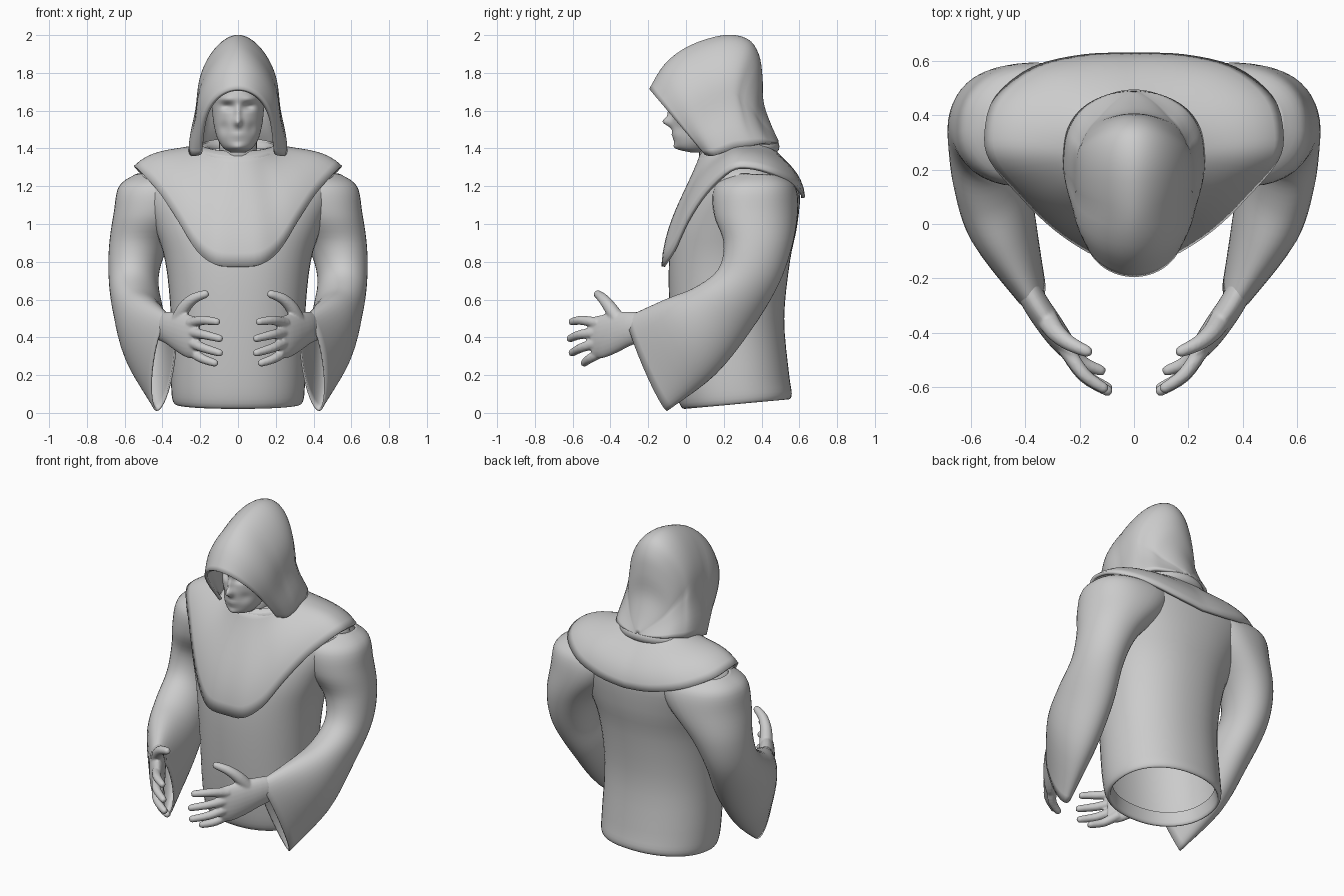
import bpy, bmesh, math
from math import sin, cos, pi, exp
from mathutils import Vector

if "Cube" in bpy.data.objects:
    bpy.data.objects.remove(bpy.data.objects["Cube"])


def spline(rows, n):
    """Catmull-Rom resampling of a list of equal-length tuples, n steps per span."""
    out = []
    for i in range(len(rows) - 1):
        p1, p2 = rows[i], rows[i + 1]
        p0, p3 = rows[max(i - 1, 0)], rows[min(i + 2, len(rows) - 1)]
        for k in range(n):
            t = k / n
            out.append(tuple(b + .5 * t * (c - a + t * (2*a - 5*b + 4*c - d + t * (3*(b - c) + d - a)))
                             for a, b, c, d in zip(p0, p1, p2, p3)))
    return out + [tuple(rows[-1])]


def grid(verts, faces, rows, closed=True, caps=False):
    """Append a lofted skin through equal-length point rows."""
    base, m = len(verts), len(rows[0])
    for r in rows:
        verts.extend(r)
    for i in range(len(rows) - 1):
        for j in range(m if closed else m - 1):
            a, b = base + i*m + j, base + i*m + (j + 1) % m
            faces.append((a, b, b + m, a + m))
    if caps:
        faces.append([base + j for j in reversed(range(m))])
        faces.append([base + (len(rows) - 1)*m + j for j in range(m)])


def make(name, skins, thick=0, mirror=False):
    verts, faces = [], []
    for rows, closed, caps in skins:
        grid(verts, faces, rows, closed, caps)
    me = bpy.data.meshes.new(name)
    me.from_pydata([tuple(v) for v in verts], [], faces)
    bm = bmesh.new()
    bm.from_mesh(me)
    bmesh.ops.recalc_face_normals(bm, faces=bm.faces)
    for f in bm.faces:
        f.smooth = True
    bm.to_mesh(me)
    bm.free()
    ob = bpy.data.objects.new(name, me)
    bpy.context.collection.objects.link(ob)
    if thick:
        s = ob.modifiers.new("Thickness", 'SOLIDIFY')
        s.thickness, s.offset = thick, -1
    if mirror:
        ob.modifiers.new("Mirror", 'MIRROR').use_mirror_merge = False
    return ob


def power(v, e):
    return math.copysign(abs(v)**e, v)


def oval(z, yf, yb, hw, seg=48, tilt=0, e=.92):
    """Horizontal rounded ring given front y, back y and half width."""
    pts = []
    for j in range(seg):
        c, s = power(cos(2*pi*j/seg), e), power(sin(2*pi*j/seg), e)
        pts.append((hw*s, (yf + yb)/2 - c*(yb - yf)/2, z - tilt*c))
    return pts


# torso of the robe, with hem turned inward at the open bottom
torso = [(.13, .01, .52, .31, .025), (.05, 0, .54, .325, .025), (.075, -.035, .56, .348, .025),
         (.2, -.06, .545, .355, .01), (.5, -.085, .52, .355, 0), (.8, -.09, .55, .385, 0),
         (1.0, -.055, .59, .45, 0), (1.2, .04, .6, .53, 0), (1.3, .1, .52, .46, 0), (1.4, .14, .43, .2, 0)]
make("robe_torso", [([oval(z, f, b, w, tilt=t) for z, f, b, w, t in spline(torso, 4)], True, False)])

# shoulder mantle: neck ring to a shaped hem
hem = [(0, -.13, .775), (.12, -.125, .785), (.22, -.075, .86), (.32, 0, 1.02), (.42, .1, 1.17),
       (.53, .23, 1.29), (.55, .34, 1.305), (.51, .47, 1.27), (.37, .58, 1.21), (.18, .625, 1.16), (0, .63, 1.14)]
half = spline(hem, 4)
N = len(half) - 1
loop = half + [(-x, y, z) for x, y, z in reversed(half[1:-1])]
rows = []
for i in range(11):
    t, row = i/10, []
    for j, h in enumerate(loop):
        a = pi*j/N
        neck = Vector((.19*sin(a), .25 - .17*cos(a), 1.42 - .035*cos(a)))
        out = Vector((.2*sin(a), -.7*cos(a), .5 + .3*abs(sin(a))))
        row.append(neck.lerp(Vector(h), t) + out*.25*t*t*(1 - t))
    rows.append(row)
make("shoulder_mantle", [(rows, True, False)], .02)

# rolled collar round the neck
rows = []
for i in range(48):
    a = 2*pi*i/48
    c = Vector((.185*sin(a), .28 - .165*cos(a), 1.375 - .035*cos(a)))
    rad = Vector((sin(a), -cos(a), 0))
    rows.append([c + rad*.05*cos(2*pi*k/16) + Vector((0, 0, .045*sin(2*pi*k/16))) for k in range(16)])
make("collar", [(rows + rows[:1], True, False)])

# hood: arches fanning from the face opening to the nape, pinched at neck height
hood = [(-.195, 1.715, .2, .1, 1.365), (-.11, 1.85, .245, .14, 1.36), (.02, 1.945, .262, .2, 1.38),
        (.2, 2.0, .262, .26, 1.4), (.325, 1.98, .255, .32, 1.41), (.385, 1.9, .237, .37, 1.42),
        (.405, 1.78, .2, .42, 1.43), (.41, 1.65, .15, .455, 1.43), (.445, 1.54, .085, .48, 1.43),
        (.49, 1.44, .01, .49, 1.43)]
rows = []
for i, (cy, cz, hx, hy, hz) in enumerate(spline(hood, 4)):
    k = min(i/8, 1)
    b = min(max((i - 8)/12, 0), 1)
    p, q = 3 - .8*k, 2 - .25*k + .25*b
    row = []
    for j in range(49):
        a = pi*j/48
        t = min(sin(a), 1)
        x = hx*max(1 - t**p, 0)**(1/q) * (1 if j < 24 else -1)
        x *= 1 - .09*k*exp(-((t - .36)/.22)**2)
        bow = .09*b*(x/.2)**2*min(t*2, 1)
        row.append((x, hy + (cy - hy)*t - bow, hz + (cz - hz)*t))
    rows.append(row)
make("hood", [(rows, False, False)], .02)

# head, with nose, brow, eye sockets, lips pushed into the front
head = [(1.378, .03, .09, .035), (1.4, -.045, .14, .075), (1.45, -.065, .2, .108), (1.52, -.075, .27, .127),
        (1.58, -.075, .3, .135), (1.63, -.075, .31, .138), (1.68, -.085, .32, .14), (1.75, -.06, .32, .13),
        (1.81, .03, .28, .09), (1.83, .1, .2, .03)]
bumps = [(0, 1.54, .02, .024, -.042), (0, 1.59, .014, .045, -.022), (.055, 1.622, .03, .018, .028),
         (-.055, 1.622, .03, .018, .028), (.06, 1.66, .035, .014, -.01), (-.06, 1.66, .035, .014, -.01),
         (0, 1.475, .035, .008, -.008), (0, 1.455, .03, .006, -.007), (0, 1.405, .03, .018, -.012),
         (.075, 1.51, .025, .03, .012), (-.075, 1.51, .025, .03, .012)]
rows = []
for z, f, b, w in spline(head, 6):
    row = []
    for x, y, zz in oval(z, f, b, w, 80, e=1):
        if y < .08:
            y += sum(m*exp(-((x - cx)/sx)**2 - ((z - cz)/sz)**2) for cx, cz, sx, sz, m in bumps)
        row.append((x, y, zz))
    rows.append(row)
neck = [oval(z, .07, .28, .1, 32) for z in (1.28, 1.4, 1.5)]
make("head", [(rows, True, True), (neck, True, True)])

# wide sleeves: front/top y,z, back/bottom y,z, inner x, outer x, skew, lean
sleeve = [(.24, 1.27, .5, 1.26, .12, .54, -.02, 0), (.15, 1.2, .575, 1.2, .12, .63, -.08, 0),
          (.15, 1.05, .59, 1.07, .2, .658, -.13, 0), (.2, .9, .56, .88, .36, .682, -.12, 0),
          (.17, .76, .49, .68, .42, .685, -.12, 0), (.05, .665, .35, .45, .4, .665, -.3, 0),
          (-.1, .605, .15, .2, .37, .61, -.4, -.015), (-.31, .51, -.1, .01, .335, .455, -.5, -.035)]
rows = []
for i, (fy, fz, by, bz, xi, xo, sk, ln) in enumerate(spline(sleeve, 5)):
    row = []
    for j in range(40):
        c, s = cos(2*pi*j/40), sin(2*pi*j/40)
        if c < 0:  # fuller behind the shoulder
            e = min(.75 + .25*i/18, 1)
            c, s = power(c, e), power(s, e)
        hx = (xo - xi)/2
        row.append(((xi + xo)/2 + s*hx + ln*c, (fy + by)/2 + c*(fy - by)/2 + sk*s*hx,
                    (fz + bz)/2 + c*(fz - bz)/2))
    rows.append(row)
make("sleeves", [(rows, True, False)], .01, True)


# hands: palm loft plus tapered fingers fused into one skin
def finger(path, r0, r1):
    pts = [Vector(p) for p in spline(path, 4)]
    n, rows = len(pts) - 1, []
    tip = (pts[-1] - pts[-2]).normalized()
    radii = [r0 + (r1 - r0)*i/n for i in range(n + 1)] + [r1*.6]
    pts.append(pts[-1] + tip*r1*.7)
    for i, p in enumerate(pts):
        d = pts[min(i + 1, n + 1)] - pts[max(i - 1, 0)]
        q = d.to_track_quat('Z', 'Y')
        rows.append([p + q @ Vector((radii[i]*cos(2*pi*k/12), radii[i]*sin(2*pi*k/12), 0)) for k in range(12)])
    return rows, True, True


palm = [(.46, -.1, .46, .055, .045), (.375, -.27, .45, .085, .048), (.31, -.37, .425, .108, .048),
        (.26, -.44, .405, .115, .042), (.22, -.49, .4, .108, .03)]
rows = []
for x, y, z, h, w in spline(palm, 4):
    rows.append([(x + .83*w*cos(2*pi*k/24), y - .55*w*cos(2*pi*k/24), z + h*sin(2*pi*k/24)) for k in range(24)])
skins = [(rows, True, True),
         finger([(.32, -.35, .48), (.285, -.4, .555), (.235, -.44, .605), (.17, -.47, .63)], .042, .021)]
for z0, z1, z2, tx, ty in [(.475, .49, .482, .11, -.605), (.425, .415, .393, .095, -.615),
                           (.375, .345, .317, .095, -.605), (.33, .29, .263, .12, -.54)]:
    ky = -.46 if z0 > .34 else -.43
    skins.append(finger([(.25, ky, z0), (.185 if z0 > .34 else .195, (ky + ty)/2 - .02, z1), (tx, ty, z2)],
                        .03, .02))
hand = make("hands", skins)
rm = hand.modifiers.new("Fuse", 'REMESH')
rm.mode, rm.voxel_size, rm.use_smooth_shade = 'VOXEL', .007, True
sm = hand.modifiers.new("Soften", 'SMOOTH')
sm.factor, sm.iterations = .5, 3
hand.modifiers.new("Mirror", 'MIRROR').use_mirror_merge = False
